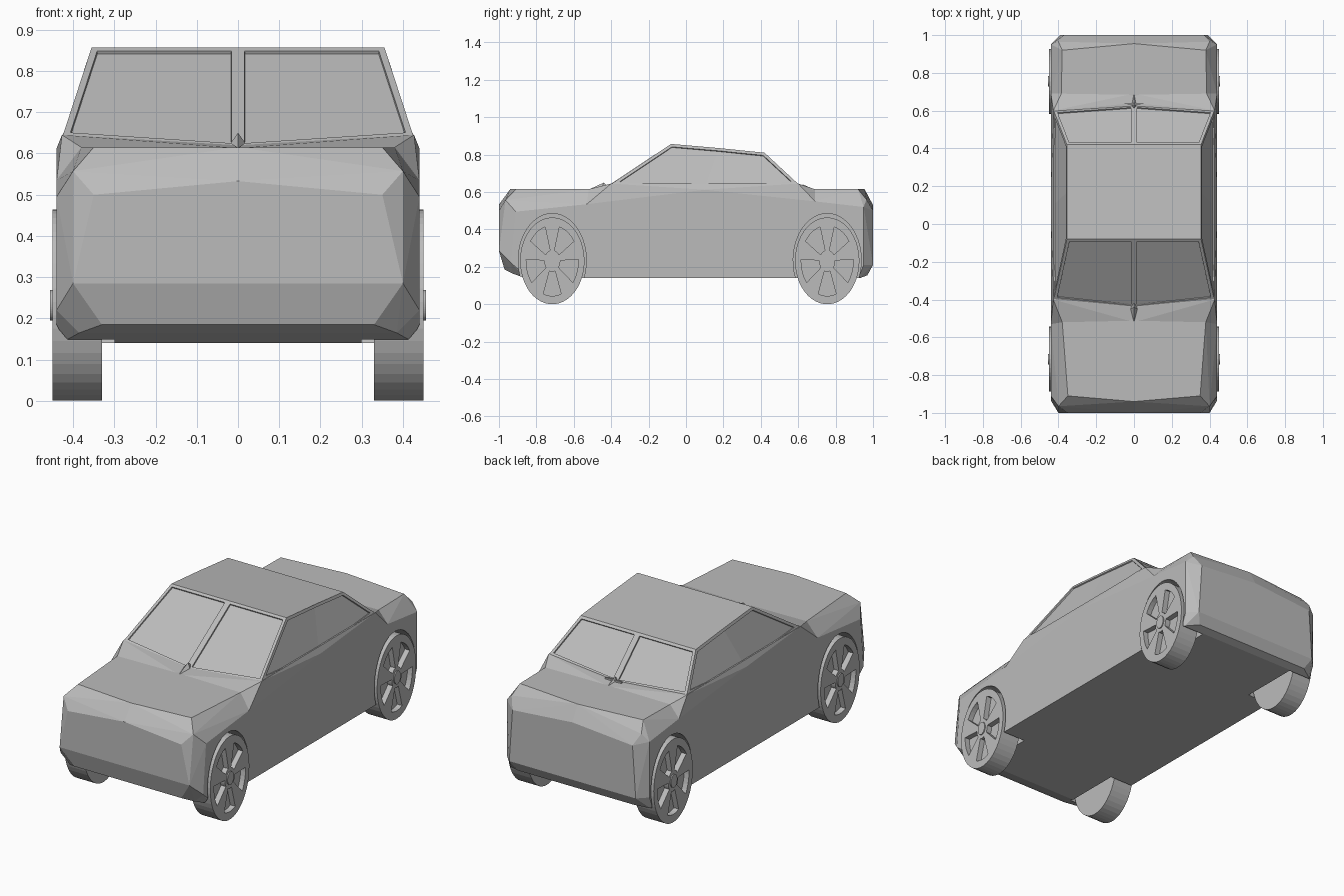
import bpy, bmesh, math

if "Cube" in bpy.data.objects:
    bpy.data.objects.remove(bpy.data.objects["Cube"])

grey = bpy.data.materials.new("plain grey")
grey.diffuse_color = (0.5, 0.5, 0.5, 1)
grey.use_nodes = True
grey.node_tree.nodes["Principled BSDF"].inputs["Base Color"].default_value = grey.diffuse_color


def finish(bm, name, mirror=False):
    mesh = bpy.data.meshes.new(name)
    bm.to_mesh(mesh)
    bm.free()
    mesh.materials.append(grey)
    ob = bpy.data.objects.new(name, mesh)
    bpy.context.collection.objects.link(ob)
    if mirror:
        ob.modifiers.new("Mirror", 'MIRROR')
    return ob


def hull(name, pts, both=True):
    """Convex hull of the points; both = add their mirror images in x."""
    bm = bmesh.new()
    allp = set(pts) | ({(-x, y, z) for x, y, z in pts} if both else set())
    for p in sorted(allp):
        bm.verts.new(p)
    r = bmesh.ops.convex_hull(bm, input=bm.verts[:])
    junk = {v for v in r["geom_interior"] + r["geom_unused"]
            if isinstance(v, bmesh.types.BMVert)}
    bmesh.ops.delete(bm, geom=list(junk), context='VERTS')
    bmesh.ops.dissolve_limit(bm, angle_limit=math.radians(1),
                             verts=bm.verts[:], edges=bm.edges[:])
    bmesh.ops.recalc_face_normals(bm, faces=bm.faces[:])
    return finish(bm, name, mirror=not both)


def wheel_shape(name, profile, cy, cz, ry, rz, n=45, holes=None):
    """Elliptical turned shape about the x axis; profile = (radius, x)."""
    bm = bmesh.new()
    rings = []
    for r, x in profile:
        ring = []
        for i in range(n):
            a = math.radians(250 + 360 * i / n)
            ring.append(bm.verts.new((x, cy + ry * r * math.cos(a),
                                      cz + rz * r * math.sin(a))))
        rings.append(ring)
    cut = []
    for k in range(len(rings) - 1):
        for i in range(n):
            j = (i + 1) % n
            f = bm.faces.new((rings[k][i], rings[k + 1][i],
                              rings[k + 1][j], rings[k][j]))
            if k == holes and i % 9 < 5:
                cut.append(f)
    if cut:
        g = bmesh.ops.extrude_face_region(bm, geom=cut)["geom"]
        bmesh.ops.translate(bm, vec=(-0.03, 0, 0),
                            verts=[v for v in g if isinstance(v, bmesh.types.BMVert)])
        bmesh.ops.delete(bm, geom=[f for f in cut if f.is_valid], context='FACES')
    bmesh.ops.remove_doubles(bm, verts=bm.verts[:], dist=1e-5)
    bmesh.ops.recalc_face_normals(bm, faces=bm.faces[:])
    return finish(bm, name, mirror=True)


# Lower body: nose, shoulders, tail and floor
body = hull("lower_body", [
    (.35, -.91, .615), (0, -.94, .615), (.40, -.965, .557), (.35, -1, .5), (0, -1, .533),
    (.44, -.91, .495), (.40, -1, .285), (.33, -.97, .185), (.44, -.935, .22),
    (.385, -.93, .165), (.43, -.86, .14),
    (.38, -.52, .615), (.44, -.53, .535), (.385, .69, .615), (.44, .69, .55),
    (.38, .92, .615), (0, .955, .615), (.40, .965, .56), (.37, 1, .5), (0, 1, .53),
    (.44, .95, .52), (.39, 1, .21), (.36, .97, .155), (.44, .95, .21), (.43, .93, .14),
    (.44, -.84, .14), (.44, .92, .14)])

# Cowl and belt line between lower body and cabin
hull("belt", [
    (.44, -.53, .535), (.38, -.52, .615), (0, -.52, .613), (0, -.44, .62),
    (.427, -.40, .645), (.44, .10, .612), (.427, .60, .645), (0, .64, .62),
    (0, .69, .613), (.385, .69, .615), (.44, .69, .55), (0, .1, .55)], both=False)

# Cabin with recessed windows, half built and mirrored
P = dict(A=(0, -.445, .615), B=(.425, -.40, .643), C=(.355, -.08, .857), D=(0, -.08, .857),
         E=(0, .42, .81), F=(.355, .42, .81), G=(.425, .60, .643), H=(0, .63, .615),
         M=(.44, .10, .61), N=(.355, .17, .8355))
bm = bmesh.new()
V = {k: bm.verts.new(p) for k, p in P.items()}
F = {s: bm.faces.new([V[c] for c in s]) for s in ("ABCD", "DCNFE", "EFGH", "BMNC", "MGFN")}
bm.normal_update()
for group in (("ABCD",), ("EFGH",), ("BMNC", "MGFN")):
    faces = [F[g] for g in group]
    bmesh.ops.inset_region(bm, faces=faces, thickness=0.016, depth=0,
                           use_boundary=True, use_even_offset=True)
    bmesh.ops.inset_region(bm, faces=faces, thickness=0.001, depth=-0.007,
                           use_boundary=True, use_even_offset=True)
finish(bm, "cabin", mirror=True)

# Small pointed fittings at the foot of the screens
hull("front_fitting", [(0, -.52, .613), (.018, -.45, .625), (0, -.44, .65), (0, -.41, .625)])
hull("rear_fitting", [(0, .69, .613), (.012, .63, .625), (0, .625, .64), (0, .60, .625)])
hull("rear_bar", [(.05, .63, .615), (.05, .64, .615), (.05, .63, .63), (.05, .64, .63)])

# Wheels and arch cut-outs
tyre = [(0, .456), (.16, .456), (.16, .45), (.25, .45), (.81, .45), (1, .45), (1, .33), (0, .33)]
for name, y in (("front", -.715), ("rear", .755)):
    wheel_shape(name + "_wheels", tyre, y, .232, .172, .232, holes=3)
    cutter = wheel_shape(name + "_arch_cutter", [(0, .6), (1, .6), (1, .30), (0, .30)],
                         y, .235, .182, .25)
    cutter.hide_render = True
    cutter.hide_viewport = False
    cutter.display_type = 'WIRE'
    mod = body.modifiers.new(name + "_arches", 'BOOLEAN')
    mod.operation = 'DIFFERENCE'
    mod.solver = 'EXACT'
    mod.object = cutter
